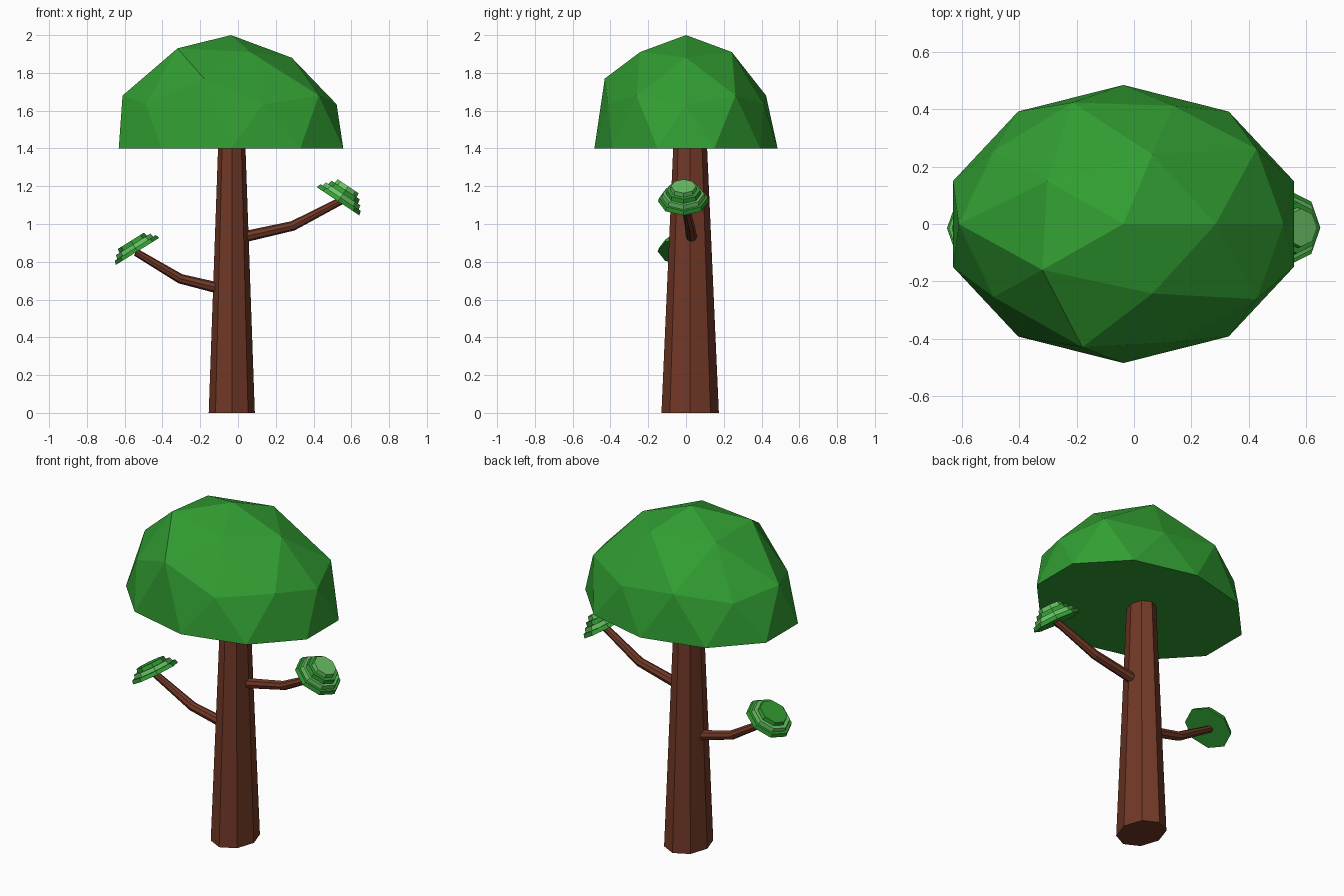
import bpy
import bmesh
from math import cos, sin, tau
from mathutils import Vector, Matrix

cube = bpy.data.objects.get("Cube")
if cube:
    bpy.data.objects.remove(cube, do_unlink=True)


def material(name, rgb):
    mat = bpy.data.materials.new(name)
    mat.use_nodes = True
    mat.diffuse_color = (*rgb, 1)
    mat.node_tree.nodes["Principled BSDF"].inputs["Base Color"].default_value = (*rgb, 1)
    return mat


bark = material("bark brown", (0.165, 0.04, 0.019))
leaf = material("leaf green", (0.031, 0.34, 0.032))
light_leaf = material("light leaf green", (0.14, 0.54, 0.13))


def add_object(name, bm, mats):
    bmesh.ops.recalc_face_normals(bm, faces=bm.faces)
    mesh = bpy.data.meshes.new(name)
    bm.to_mesh(mesh)
    bm.free()
    for mat in mats:
        mesh.materials.append(mat)
    obj = bpy.data.objects.new(name, mesh)
    bpy.context.collection.objects.link(obj)
    return obj


def loft(bm, rings, sides=8):
    """Join rings of (centre, radius x, radius y, rotation) into a capped tube."""
    loops = []
    for centre, rx, ry, rot in rings:
        loops.append([bm.verts.new(Vector(centre) + rot @ Vector(
            (rx * cos(tau * i / sides), ry * sin(tau * i / sides), 0)))
            for i in range(sides)])
    faces = [bm.faces.new(loops[0]), bm.faces.new(loops[-1])]
    for a, b in zip(loops, loops[1:]):
        for i in range(sides):
            j = (i + 1) % sides
            faces.append(bm.faces.new((a[i], a[j], b[j], b[i])))
    return faces


# Tapered octagonal trunk
flat = Matrix.Identity(3)
bm = bmesh.new()
loft(bm, [((-0.033, 0.022, 0), 0.122, 0.152, flat),
          ((-0.033, 0.022, 1.42), 0.072, 0.089, flat)])
add_object("trunk", bm, [bark])


# Bent branches
def branch(name, points, radii):
    pts = [Vector(p) for p in points]
    rings = []
    for i, p in enumerate(pts):
        tangent = pts[min(i + 1, len(pts) - 1)] - pts[max(i - 1, 0)]
        rot = tangent.to_track_quat("Z", "Y").to_matrix()
        rings.append((p, radii[i], radii[i], rot))
    bm = bmesh.new()
    loft(bm, rings)
    add_object(name, bm, [bark])


branch("left_branch", [(0, 0.03, 0.925), (0.29, 0.02, 0.99), (0.55, -0.01, 1.125)],
       (0.03, 0.026, 0.02))
branch("right_branch", [(-0.06, 0.02, 0.65), (-0.305, 0.01, 0.71), (-0.54, -0.01, 0.85)],
       (0.03, 0.026, 0.02))


# Stepped leaf clusters with alternating greens
def leaf_cluster(name, centre, normal, radii, step):
    axis = Vector(normal).normalized()
    side = Vector((0, 1, 0))
    rot = Matrix((side.cross(axis), side, axis)).transposed()
    bm = bmesh.new()
    for k, r in enumerate(radii):
        low = Vector(centre) + axis * step * k
        for face in loft(bm, [(low, r, r, rot), (low + axis * step, r * 0.95, r * 0.95, rot)]):
            face.material_index = k % 2
    add_object(name, bm, [leaf, light_leaf])


leaf_cluster("left_leaf_cluster", (0.53, -0.013, 1.12), (0.55, 0, 0.83),
             (0.135, 0.115, 0.094, 0.07), 0.024)
leaf_cluster("right_leaf_cluster", (-0.532, -0.015, 0.855), (-0.53, 0, 0.85),
             (0.135, 0.113, 0.086), 0.022)

# Faceted crown: upper half of an icosphere, closed below
bm = bmesh.new()
bmesh.ops.create_icosphere(bm, subdivisions=2, radius=1)
bmesh.ops.delete(bm, geom=[v for v in bm.verts if v.co.z < -0.1], context="VERTS")
for v in bm.verts:
    if 0.4 < v.co.z < 0.48:
        v.co.z = 0.39
    elif 0.48 < v.co.z < 0.6:
        v.co.x *= 1.08
        v.co.y *= 1.08
        v.co.z = 0.467
    v.co = Vector((v.co.x * 0.625 - 0.037, v.co.y * 0.485, v.co.z * 0.6 + 1.4))

# Uneven bumps in the crown
for target in [(-0.32, -0.16, 1.93), (-0.18, -0.43, 1.77), (0.285, 0, 1.88)]:
    spot = Vector(target)
    min(bm.verts, key=lambda v: (v.co - spot).length).co = spot
bmesh.ops.holes_fill(bm, edges=[e for e in bm.edges if e.is_boundary], sides=0)
add_object("crown", bm, [leaf])
